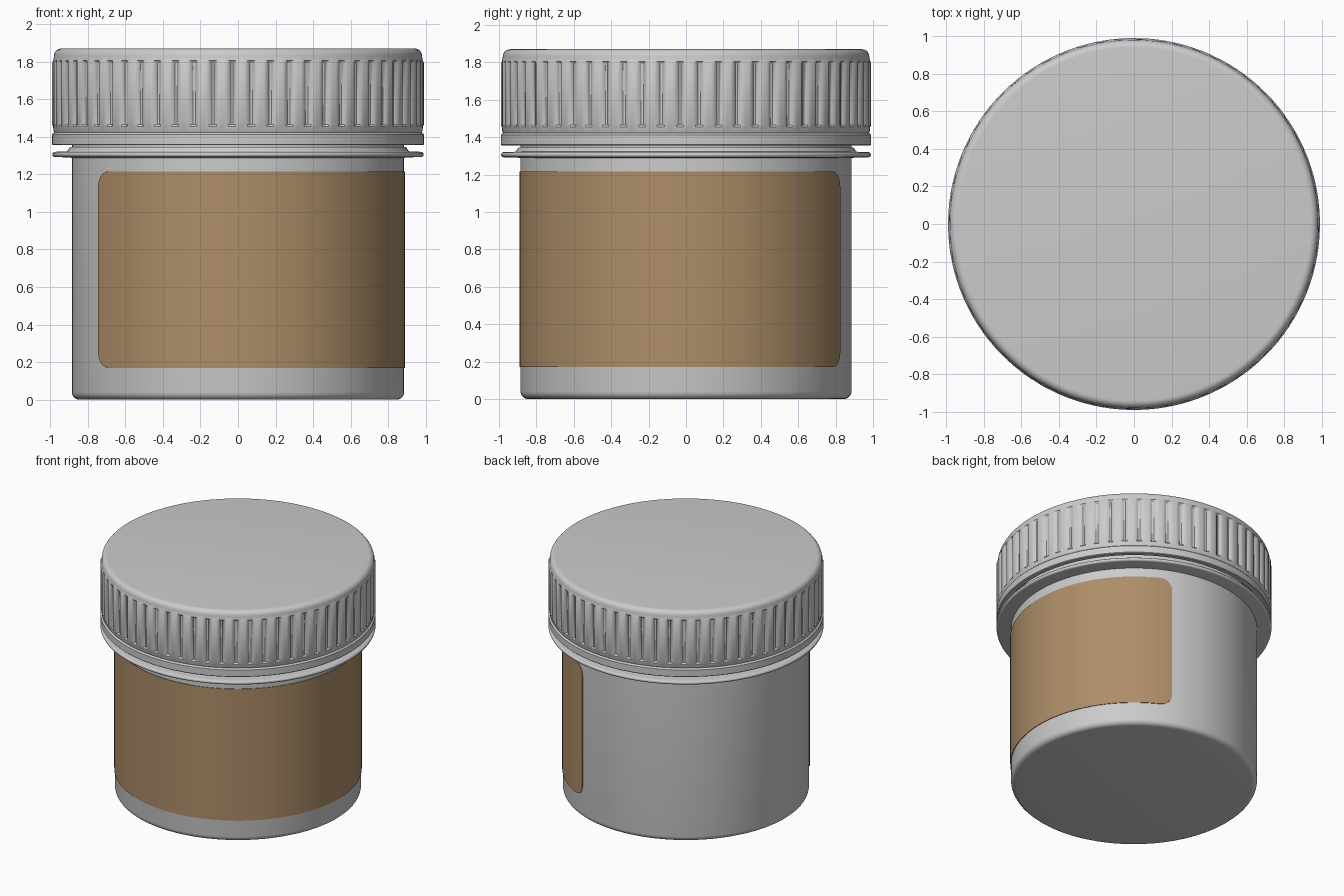
import bpy, bmesh, math

if "Cube" in bpy.data.objects:
    bpy.data.objects.remove(bpy.data.objects["Cube"])


def finish(name, bm, color=None, angle=35):
    bmesh.ops.recalc_face_normals(bm, faces=bm.faces[:])
    mesh = bpy.data.meshes.new(name)
    bm.to_mesh(mesh)
    bm.free()
    obj = bpy.data.objects.new(name, mesh)
    bpy.context.collection.objects.link(obj)
    if color:
        mat = bpy.data.materials.new(name + "_colour")
        mat.diffuse_color = color
        mat.use_nodes = True
        mat.node_tree.nodes["Principled BSDF"].inputs["Base Color"].default_value = mat.diffuse_color
        mesh.materials.append(mat)
    bpy.ops.object.select_all(action='DESELECT')
    obj.select_set(True)
    bpy.context.view_layer.objects.active = obj
    bpy.ops.object.shade_smooth_by_angle(angle=math.radians(angle))
    return obj


def arc(cr, cz, rad, a0, a1, n=5):
    """Points of a rounded profile corner."""
    pts = []
    for i in range(n + 1):
        a = math.radians(a0 + (a1 - a0) * i / n)
        pts.append((cr + rad * math.cos(a), cz + rad * math.sin(a)))
    return pts


def lathe(name, profile, steps, cap_start=True, cap_end=True, radius=None):
    """Revolve (r, z) points; radius(step, r, z) may modulate the radius."""
    bm = bmesh.new()
    rings = []
    for r, z in profile:
        ring = []
        for i in range(steps):
            a = 2 * math.pi * i / steps
            rr = radius(i, r, z) if radius else r
            ring.append(bm.verts.new((rr * math.cos(a), rr * math.sin(a), z)))
        rings.append(ring)
    for lo, hi in zip(rings, rings[1:]):
        for i in range(steps):
            j = (i + 1) % steps
            bm.faces.new((lo[i], lo[j], hi[j], hi[i]))
    if cap_start:
        bm.faces.new(rings[0])
    if cap_end:
        bm.faces.new(rings[-1])
    return finish(name, bm)


# Jar body with rounded foot and a neck running up inside the lid
BODY_R = 0.885
body = arc(BODY_R - 0.04, 0.04, 0.04, -90, 0) + [(BODY_R, 1.30), (BODY_R, 1.5)]
lathe("jar_body", body, 128)

# Thin flange below the lid
flange = [(0.87, 1.285), (0.90, 1.29)] + arc(0.975, 1.306, 0.014, -90, 90, 6) \
    + [(0.91, 1.322), (0.895, 1.345), (0.87, 1.345)]
lathe("neck_flange", flange, 128, False, False)

# Screw lid: open skirt, lower band, ribbed grip, rounded top edge
RIBS = 60
PER_RIB = 8
GROOVE = [0, 0, 0, 0, 0.006, 0.018, 0.018, 0.006]
RIB_LOW, RIB_HIGH = 1.465, 1.795


def grip(i, r, z):
    if RIB_LOW <= z <= RIB_HIGH:
        return r - GROOVE[i % PER_RIB]
    return r


lid = [(0.87, 1.43), (0.95, 1.42), (0.955, 1.355), (0.985, 1.355), (0.99, 1.36),
       (0.99, 1.412), (0.985, 1.418), (0.978, 1.422), (0.982, 1.43),
       (0.985, 1.455), (0.99, RIB_LOW), (0.99, RIB_HIGH), (0.984, 1.805)]
lid += arc(0.94, 1.83, 0.04, 0, 90, 7)
lathe("ribbed_lid", lid, RIBS * PER_RIB, False, True, grip)

# Wrap-around label with rounded corners, laid just over the body
START, END = math.radians(-147), math.radians(68)
LOW, HIGH, CORNER, LABEL_R = 0.17, 1.215, 0.09, 0.89
length = (END - START) * LABEL_R

columns = [CORNER * (1 - math.cos(math.pi / 2 * i / 8)) for i in range(9)]
columns += [CORNER + (length - 2 * CORNER) * i / 90 for i in range(1, 90)]
columns += [length - c for c in reversed(columns[:9])]

bm = bmesh.new()
sections = []
for s in columns:
    d = max(0, CORNER - min(s, length - s))
    inset = CORNER - math.sqrt(max(0, CORNER ** 2 - d ** 2))
    a = START + s / LABEL_R
    sections.append([bm.verts.new((r * math.cos(a), r * math.sin(a), z))
                     for r, z in ((0.878, LOW + inset), (LABEL_R, LOW + inset),
                                  (LABEL_R, HIGH - inset), (0.878, HIGH - inset))])
for p, q in zip(sections, sections[1:]):
    for k in range(3):
        bm.faces.new((p[k], q[k], q[k + 1], p[k + 1]))
bm.faces.new(sections[0])
bm.faces.new(sections[-1])
finish("label", bm, (0.42, 0.27, 0.14, 1))
